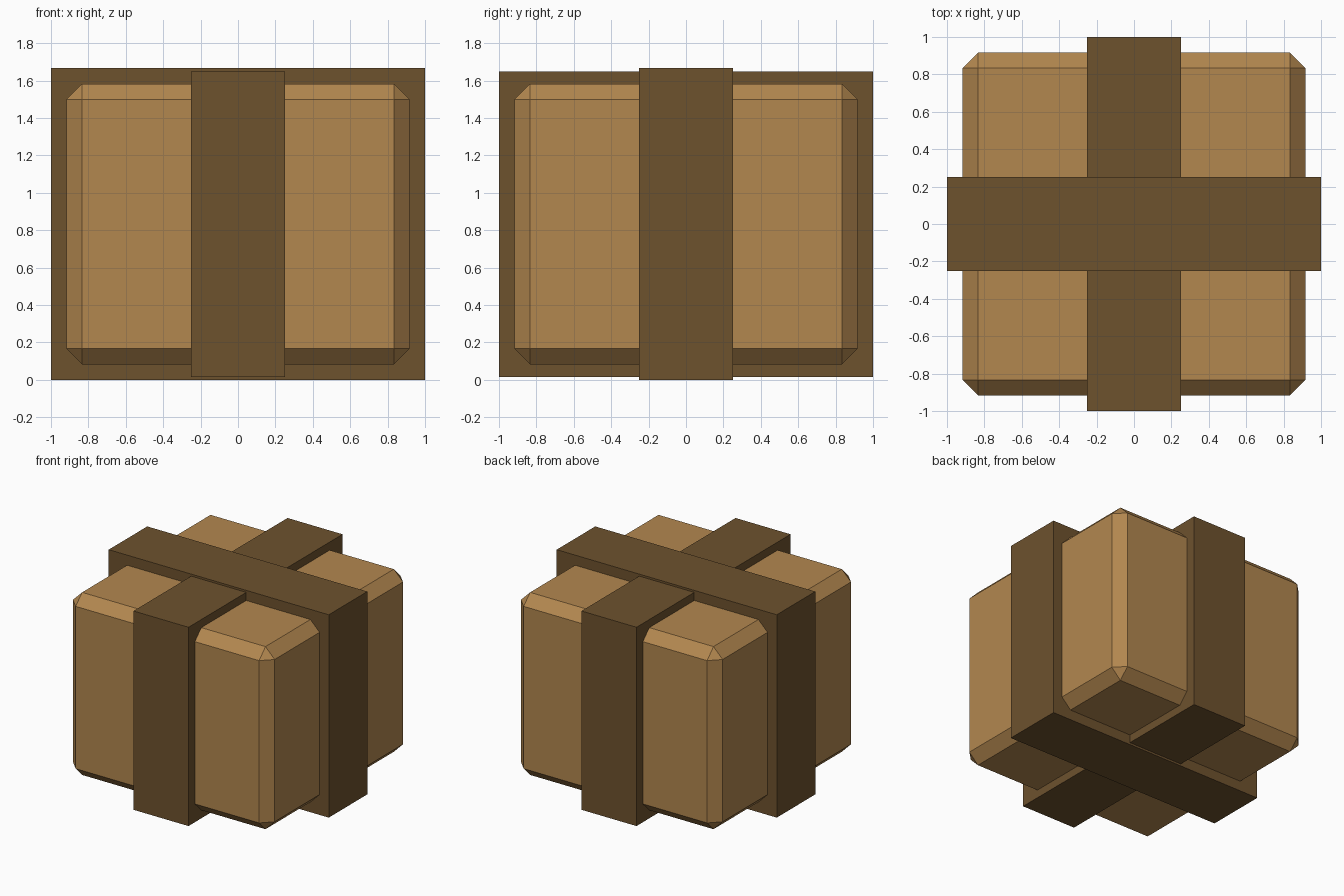
import bpy
import bmesh

if "Cube" in bpy.data.objects:
    bpy.data.objects.remove(bpy.data.objects["Cube"])


def material(name, color):
    mat = bpy.data.materials.new(name)
    mat.diffuse_color = (*color, 1)
    mat.use_nodes = True
    mat.node_tree.nodes["Principled BSDF"].inputs["Base Color"].default_value = mat.diffuse_color
    return mat


def box(name, size, z_center, mat, chamfer=0):
    bm = bmesh.new()
    bmesh.ops.create_cube(bm, size=1)
    bmesh.ops.scale(bm, vec=size, verts=bm.verts)
    if chamfer:
        bmesh.ops.bevel(bm, geom=bm.edges[:], offset=chamfer,
                        offset_type='OFFSET', segments=1, affect='EDGES')
    mesh = bpy.data.meshes.new(name)
    bm.to_mesh(mesh)
    bm.free()
    mesh.materials.append(mat)
    obj = bpy.data.objects.new(name, mesh)
    obj.location.z = z_center
    bpy.context.collection.objects.link(obj)
    return obj


tan = material("tan_wrapping", (0.448, 0.242, 0.078))
brown = material("brown_strap", (0.155, 0.084, 0.027))

Z_MID = 0.8333

# Chamfered parcel body
box("parcel_body", (1.8333, 1.8333, 1.5), Z_MID, tan, chamfer=0.0833)

# Crossing straps; the second is slightly shorter so it tucks under the first
box("strap_side_to_side", (2.0, 0.5, 1.6667), Z_MID, brown)
box("strap_front_to_back", (0.5, 2.0, 1.6333), Z_MID, brown)
